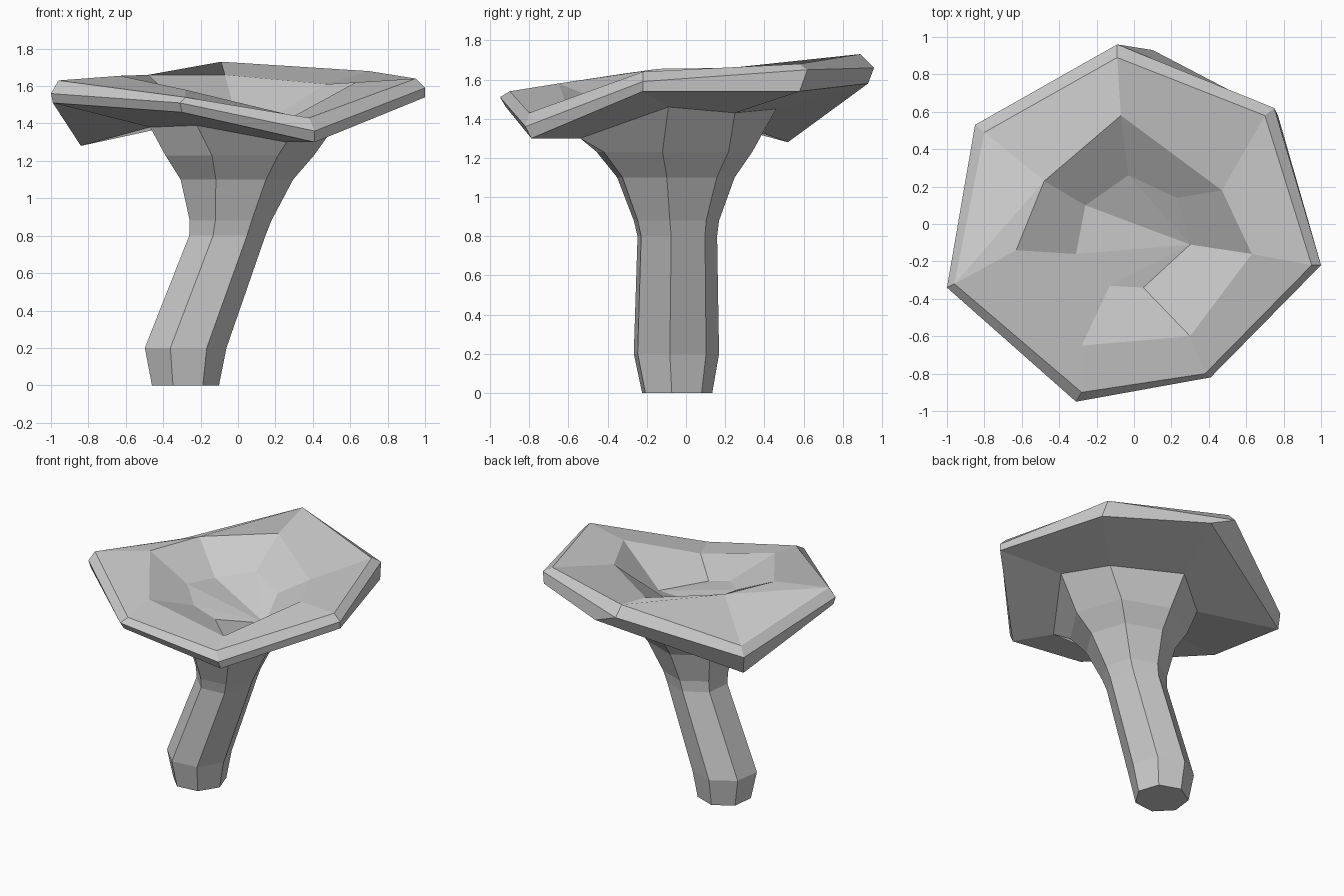
import bpy, bmesh
from math import sin, cos, radians, tau

if "Cube" in bpy.data.objects:
    bpy.data.objects.remove(bpy.data.objects["Cube"])

SIDES = 7
START = radians(353)


def circle_ring(cx, cy, z, r):
    return [(cx + r * cos(START + tau * i / SIDES),
             cy + r * sin(START + tau * i / SIDES), z) for i in range(SIDES)]


def loft(name, rings, cap_first=False, cap_last=(), flip=()):
    """Bridge rings of points; flip holds (ring, side) quads split the other way."""
    bm = bmesh.new()
    rows = [[bm.verts.new(p) for p in ring] for ring in rings]
    for k in range(len(rows) - 1):
        lo, hi = rows[k], rows[k + 1]
        for i in range(SIDES):
            j = (i + 1) % SIDES
            a, b, c, d = lo[i], lo[j], hi[j], hi[i]
            if (k, i) in flip:
                bm.faces.new((a, b, d))
                bm.faces.new((b, c, d))
            else:
                bm.faces.new((a, b, c, d))
    if cap_first:
        bm.faces.new(rows[0][::-1])
    for poly in cap_last:
        bm.faces.new([rows[-1][i] for i in poly])
    bmesh.ops.recalc_face_normals(bm, faces=bm.faces)
    mesh = bpy.data.meshes.new(name)
    bm.to_mesh(mesh)
    bm.free()
    obj = bpy.data.objects.new(name, mesh)
    bpy.context.collection.objects.link(obj)
    return obj


# Junction ring shared by stem and cap
stem_top = [(.57, -.09, 1.46), (.42, .25, 1.43), (-.06, .46, 1.45), (-.40, .19, 1.40),
            (-.47, -.13, 1.38), (-.22, -.50, 1.39), (.26, -.54, 1.30)]

# Leaning stem: centre x, centre y, height, radius
profile = [(-.285, -.05, 0, .185), (-.285, -.055, .20, .225), (-.062, -.05, .80, .21),
           (-.045, -.055, .88, .225), (-.013, -.06, 1.10, .31), (0, -.07, 1.23, .41)]
loft("stem", [circle_ring(*p) for p in profile] + [stem_top], cap_first=True)

# Wavy cap: underside rim, outer rim, top rim, bowl edge, bowl floor
under_rim = [(1.0, -.22, 1.54), (.77, .58, 1.54), (.10, .93, 1.58), (-.84, .52, 1.28),
             (-.99, -.33, 1.51), (-.30, -.92, 1.46), (.41, -.79, 1.30)]
outer_rim = [(1.0, -.22, 1.59), (.75, .62, 1.65), (-.09, .96, 1.66), (-.85, .53, 1.40),
             (-1.0, -.34, 1.56), (-.31, -.95, 1.51), (.41, -.82, 1.36)]
top_rim = [(.95, -.22, 1.64), (.70, .58, 1.68), (-.09, .89, 1.73), (-.80, .49, 1.46),
           (-.96, -.32, 1.63), (-.28, -.90, 1.54), (.38, -.80, 1.43)]
bowl_edge = [(.63, -.16, 1.62), (.47, .18, 1.61), (-.07, .58, 1.66), (-.48, .23, 1.66),
             (-.63, -.14, 1.655), (-.28, -.65, 1.58), (.30, -.60, 1.44)]
bowl_floor = [(.30, -.11, 1.35), (.23, .14, 1.46), (-.03, .26, 1.51), (-.26, .10, 1.46),
              (-.31, -.16, 1.50), (-.13, -.33, 1.45), (.05, -.34, 1.40)]
loft("cap", [stem_top, under_rim, outer_rim, top_rim, bowl_edge, bowl_floor],
     cap_last=[(0, 1, 2), (0, 2, 3), (0, 3, 4), (0, 4, 5), (0, 5, 6)],
     flip={(3, 3)})
bpy.data.objects["cap"].data.update()
